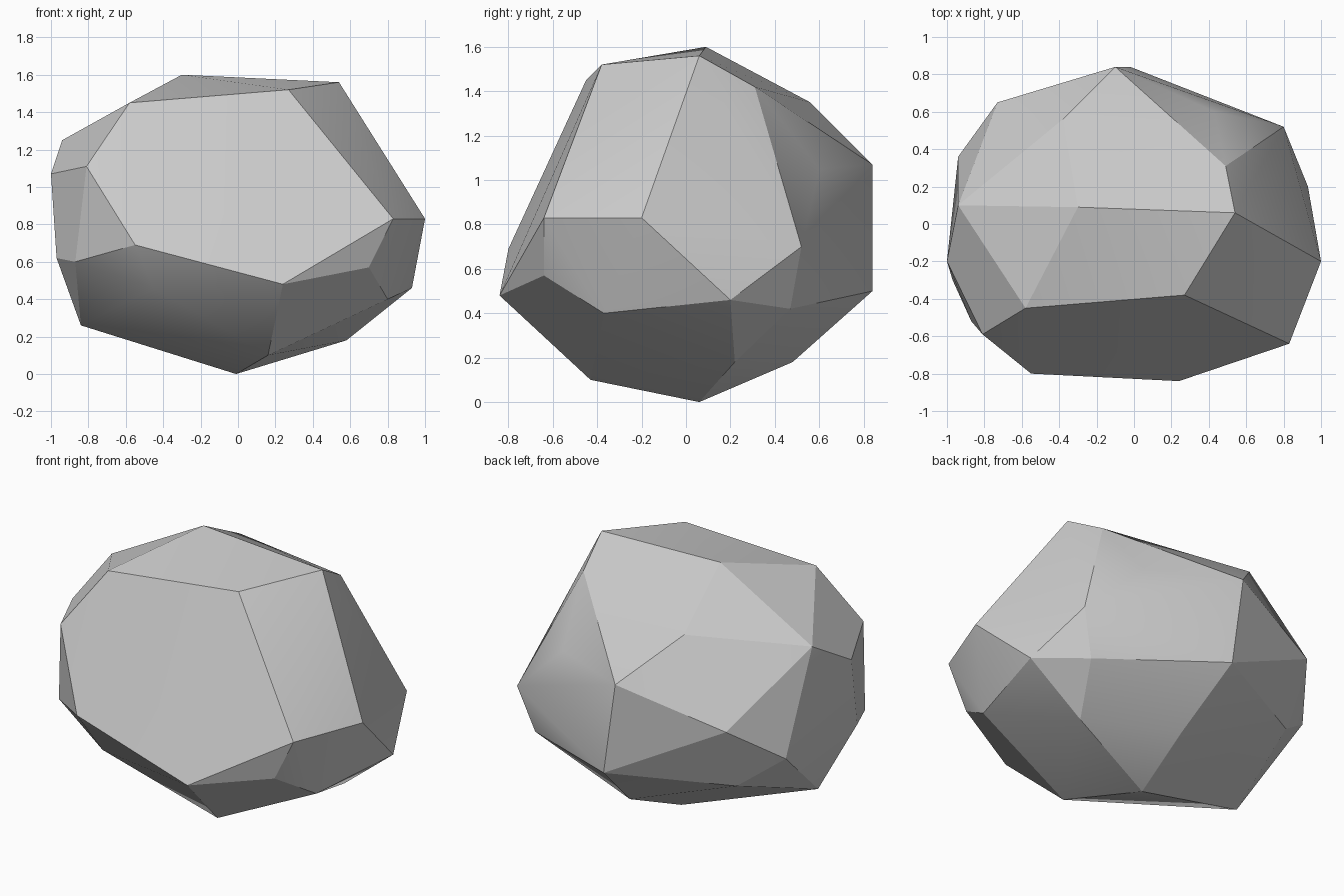
import bpy
import bmesh
import math

# Remove the default object
default_object = bpy.data.objects.get("Cube")
if default_object is not None:
    bpy.data.objects.remove(default_object, do_unlink=True)


def make_material(name, color):
    """One flat, matte colour."""
    material = bpy.data.materials.new(name)
    material.use_nodes = True
    material.diffuse_color = color
    shader = material.node_tree.nodes["Principled BSDF"]
    shader.inputs["Base Color"].default_value = color
    shader.inputs["Roughness"].default_value = 1
    return material


def make_boulder(name, corner_groups, material):
    """Wrap a convex faceted skin around the chiselled corners."""
    mesh = bpy.data.meshes.new(name)
    boulder = bpy.data.objects.new(name, mesh)
    bpy.context.collection.objects.link(boulder)
    bm = bmesh.new()
    for group in corner_groups:
        for corner in group:
            bm.verts.new(corner)
    bmesh.ops.convex_hull(bm, input=bm.verts)

    # Merge nearly coplanar triangles into broad facets
    bmesh.ops.dissolve_limit(bm, angle_limit=math.radians(4),
                             verts=bm.verts, edges=bm.edges)
    bmesh.ops.recalc_face_normals(bm, faces=bm.faces)
    bm.to_mesh(mesh)
    bm.free()
    mesh.materials.append(material)
    return boulder


# Corners of the stone, grouped from the crown down to the base
crown = [(-.3, .09, 1.6), (.54, .06, 1.56), (.27, -.38, 1.52),
         (-.58, -.45, 1.45), (.49, .31, 1.42), (-.38, .56, 1.35)]
shoulder = [(-.94, .1, 1.25), (-1, -.2, 1.07), (-.81, -.59, 1.11),
            (-.1, .84, 1.07), (.43, .6, 1.05)]
waist = [(.83, -.64, .83), (1, -.2, .83), (.8, .52, .7),
         (-.73, .65, .87), (-.94, .36, .65), (-.97, -.3, .62),
         (-.87, -.52, .6), (-.55, -.8, .69)]
underside = [(.24, -.84, .48), (.7, -.64, .57), (.8, -.37, .4),
             (.93, .2, .46), (.71, .47, .42), (-.02, .84, .5),
             (-.7, .5, .47), (-.45, -.69, .46)]
base = [(-.84, -.1, .26), (.58, .22, .18), (.05, .48, .18),
        (.16, -.43, .1), (-.01, .06, 0)]

stone_gray = make_material("stone gray", (.6, .6, .6, 1))
boulder = make_boulder("boulder", [crown, shoulder, waist, underside, base],
                       stone_gray)

# Soften only the shallow creases
bpy.ops.object.select_all(action="DESELECT")
boulder.select_set(True)
bpy.context.view_layer.objects.active = boulder
bpy.ops.object.shade_smooth_by_angle(angle=math.radians(20))
